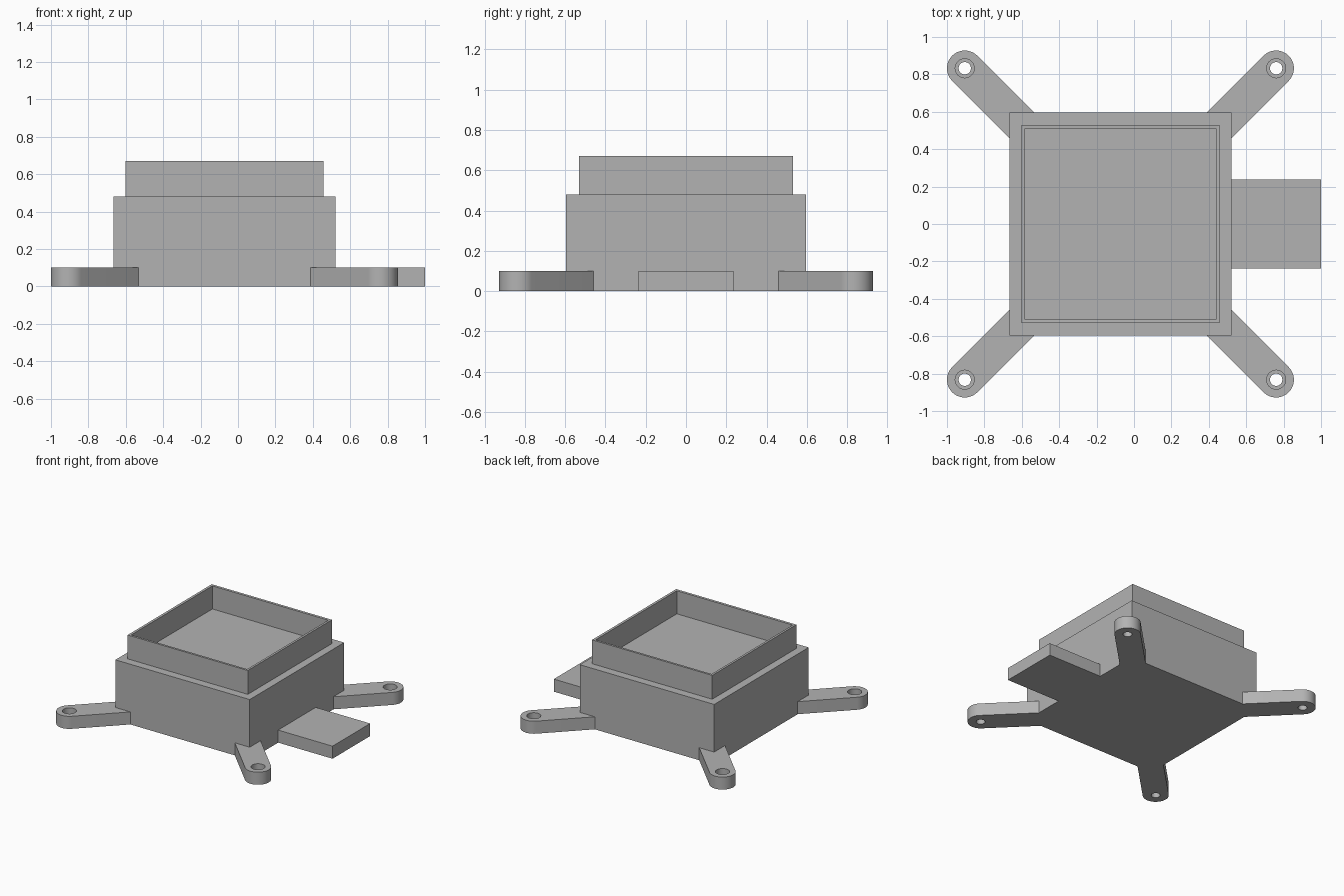
import bpy, bmesh
from math import cos, sin, pi
from mathutils import Matrix

cube = bpy.data.objects.get("Cube")
if cube:
    bpy.data.objects.remove(cube, do_unlink=True)

CX = -0.0725          # centre of the housing in x
PLATE = 0.1           # thickness of arms and tab

grey = bpy.data.materials.new("plain grey")
grey.use_nodes = True
colour = (0.45, 0.45, 0.45, 1)
grey.diffuse_color = colour
grey.node_tree.nodes["Principled BSDF"].inputs["Base Color"].default_value = colour


def prism(name, outline, z0, z1):
    """Extrude a closed outline from z0 up to z1."""
    bm = bmesh.new()
    face = bm.faces.new([bm.verts.new((x, y, z0)) for x, y in outline])
    top = bmesh.ops.extrude_face_region(bm, geom=[face])["geom"]
    bmesh.ops.translate(bm, vec=(0, 0, z1 - z0),
                        verts=[v for v in top if isinstance(v, bmesh.types.BMVert)])
    bmesh.ops.recalc_face_normals(bm, faces=bm.faces)
    mesh = bpy.data.meshes.new(name)
    bm.to_mesh(mesh)
    bm.free()
    mesh.materials.append(grey)
    obj = bpy.data.objects.new(name, mesh)
    bpy.context.collection.objects.link(obj)
    return obj


def rect(cx, hx, hy):
    return [(cx - hx, -hy), (cx + hx, -hy), (cx + hx, hy), (cx - hx, hy)]


def arc(r, start, end, n):
    return [(r * cos(start + (end - start) * i / n),
             r * sin(start + (end - start) * i / n)) for i in range(n + 1)]


def cut(obj, cutters):
    """Subtract the cutters, bake the result and discard them."""
    for c in cutters:
        c.hide_render = True
        mod = obj.modifiers.new("cut", "BOOLEAN")
        mod.operation, mod.solver, mod.object = "DIFFERENCE", "EXACT", c
    graph = bpy.context.evaluated_depsgraph_get()
    baked = bpy.data.meshes.new_from_object(obj.evaluated_get(graph))
    obj.modifiers.clear()
    obj.data = baked
    for c in cutters:
        bpy.data.objects.remove(c, do_unlink=True)


# Housing with the raised open rim on top
prism("housing", rect(CX, 0.5925, 0.595), 0, 0.48)
rim = prism("rim", rect(CX, 0.53, 0.53), 0.48, 0.67)
bm = bmesh.new()
bm.from_mesh(rim.data)
top = max(bm.faces, key=lambda f: f.calc_center_median().z)
bmesh.ops.inset_region(bm, faces=[top], thickness=0.027)
bmesh.ops.translate(bm, verts=top.verts, vec=(0, 0, -0.001))
floor = bmesh.ops.extrude_face_region(bm, geom=[top])["geom"]
bmesh.ops.delete(bm, geom=[top], context="FACES")
for v in floor:
    if isinstance(v, bmesh.types.BMVert):
        v.co.z = 0.485
bmesh.ops.recalc_face_normals(bm, faces=bm.faces)
bm.to_mesh(rim.data)
bm.free()

# Side tab
prism("side_tab", rect(0.755, 0.245, 0.237), 0, PLATE)

# Mounting arm: rounded tip, with a counterbored screw hole
R = 0.095
arm = prism("arm_back_left", [(-0.46, R), (-0.46, -R)] + arc(R, -pi / 2, pi / 2, 24), 0, PLATE)
circle = lambda r: arc(r, 0, 2 * pi, 32)[:-1]
cut(arm, [prism("screw_hole", circle(0.033), -0.05, 0.2),
          prism("counterbore", circle(0.051), 0.05, 0.2)])
bpy.ops.object.select_all(action="DESELECT")
arm.select_set(True)
bpy.context.view_layer.objects.active = arm
bpy.ops.object.shade_smooth_by_angle(angle=0.6)

# Place the arm at all four corners
corners = [("arm_back_left", 1, 1, 0.25), ("arm_back_right", -1, 1, 0.75),
           ("arm_front_right", -1, -1, 1.25), ("arm_front_left", 1, -1, 1.75)]
for name, sx, sy, turn in corners:
    obj = arm
    if name != arm.name:
        obj = arm.copy()
        obj.data = arm.data.copy()
        obj.name = name
        bpy.context.collection.objects.link(obj)
    obj.matrix_world = (Matrix.Translation((CX + sx * 0.8325, sy * 0.8325, 0))
                        @ Matrix.Rotation(turn * pi, 4, "Z"))
